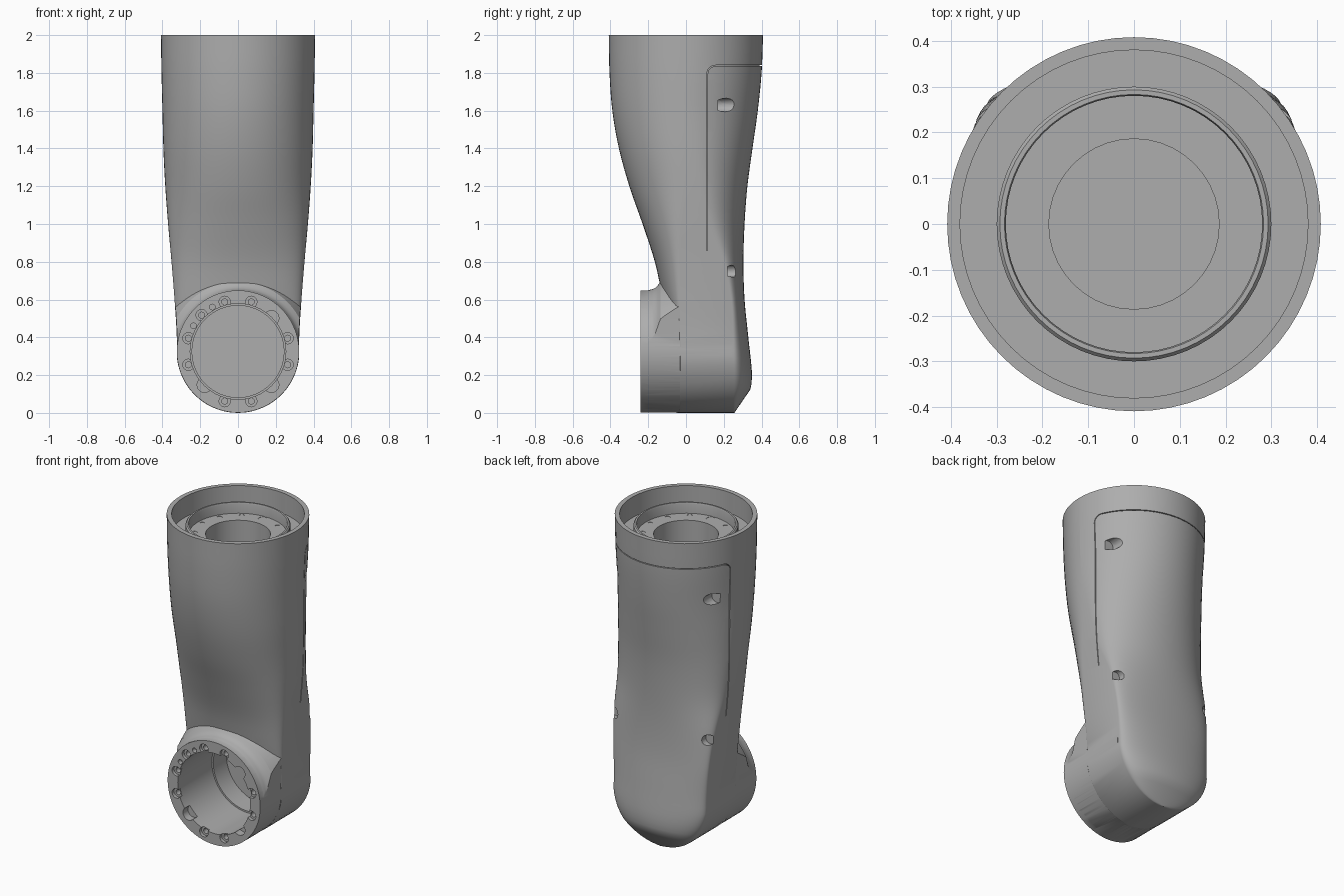
import bpy, bmesh
from math import sin, cos, pi, sqrt, radians
from mathutils import Matrix, Vector

cube = bpy.data.objects.get("Cube")
if cube:
    bpy.data.objects.remove(cube)

grey = bpy.data.materials.new("satin grey")
grey.use_nodes = True
grey.diffuse_color = (0.42, 0.42, 0.42, 1)
grey.node_tree.nodes["Principled BSDF"].inputs["Base Color"].default_value = (0.42, 0.42, 0.42, 1)

R = 0.325          # radius and height of the lower joint
# height, half width, front, front centre, back centre, back
KEYS = [(0, .322, -.05, -.03, .25, .256), (.13, .322, -.05, -.03, .255, .345),
        (.2, .322, -.05, -.03, .255, .35), (.4, .324, -.06, -.03, .25, .33),
        (.6, .336, -.12, -.03, .24, .31), (.8, .352, -.165, -.03, .2, .304),
        (1, .37, -.23, -.02, .12, .31), (1.2, .385, -.3, 0, .07, .325),
        (1.4, .395, -.355, 0, .03, .352), (1.6, .4, -.39, 0, 0, .38),
        (1.8, .405, -.405, 0, 0, .4), (2, .408, -.409, 0, 0, .408)]


def section(z):
    """Smoothly interpolated section values at height z."""
    i = max(k for k in range(len(KEYS) - 1) if KEYS[k][0] <= z + 1e-6)
    a, b = KEYS[i], KEYS[i + 1]
    p, q = KEYS[max(i - 1, 0)], KEYS[min(i + 2, len(KEYS) - 1)]
    h = b[0] - a[0]
    t = (z - a[0]) / h
    out = []
    for c in range(1, 6):
        m0 = (b[c] - p[c]) / (b[0] - p[0]) * h
        m1 = (q[c] - a[c]) / (q[0] - a[0]) * h
        if z < .2:                       # straight bevel under the back
            m0 = m1 = b[c] - a[c]
        out.append((2*t**3 - 3*t*t + 1) * a[c] + (t**3 - 2*t*t + t) * m0
                   + (3*t*t - 2*t**3) * b[c] + (t**3 - t*t) * m1)
    if z < R:
        out[0] = sqrt(max(R * R - (R - z) ** 2, 1e-6))
    return out


def make(name, bm):
    bmesh.ops.recalc_face_normals(bm, faces=bm.faces)
    me = bpy.data.meshes.new(name)
    bm.to_mesh(me)
    bm.free()
    me.materials.append(grey)
    ob = bpy.data.objects.new(name, me)
    bpy.context.collection.objects.link(ob)
    return ob


def bridge(name, rings, closed=False):
    bm = bmesh.new()
    vs = [[bm.verts.new(p) for p in r] for r in rings]
    n = len(vs[0])
    pairs = list(zip(vs, vs[1:])) + ([(vs[-1], vs[0])] if closed else [])
    for a, b in pairs:
        for i in range(n):
            j = (i + 1) % n
            bm.faces.new((a[i], a[j], b[j], b[i]))
    if not closed:
        bm.faces.new(vs[0])
        bm.faces.new(vs[-1])
    return make(name, bm)


def loft(name, lo=0, hi=2, inset=0, front=None):
    """Stack of sections: two half ellipses joined by straight sides."""
    zs = [R - R * cos(pi / 2 * k / 14) for k in range(14)]
    zs += [R + (2 - R) * k / 36 for k in range(37)]
    zs = [lo] + [z for z in zs if lo + .001 < z < hi - .001] + [hi]
    rings = []
    for z in zs:
        w, f, yf, yb, b = section(z)
        if front is not None:
            f, yf = front, front + .02
        w, f, b = w - inset, f + inset, b - inset
        yf, yb = max(yf, f + .005), min(yb, b - .005)
        back = [(w * cos(pi * k / 32), yb + (b - yb) * sin(pi * k / 32), z) for k in range(33)]
        fore = [(-w * cos(pi * k / 32), yf + (f - yf) * sin(pi * k / 32), z) for k in range(33)]
        rings.append(back + fore)
    return bridge(name, rings)


def rod(name, centre, r, length, axis="Z", seg=64):
    bm = bmesh.new()
    turn = {"Z": Matrix(), "Y": Matrix.Rotation(pi / 2, 4, "X")}[axis]
    bmesh.ops.create_cone(bm, cap_ends=True, segments=seg, radius1=r, radius2=r, depth=length,
                          matrix=Matrix.Translation(centre) @ turn)
    return make(name, bm)


def lathe(name, profile, axis="Z", base=0, closed=True, seg=64):
    """Revolve (radius, position) pairs about an axis."""
    rings = []
    for r, p in profile:
        ring = [(r * cos(2*pi*k/seg), r * sin(2*pi*k/seg)) for k in range(seg)]
        rings.append([(x, y, p) if axis == "Z" else (x, p, y + base) for x, y in ring])
    return bridge(name, rings, closed)


def combine(ob, other, op="DIFFERENCE"):
    mod = ob.modifiers.new("join", "BOOLEAN")
    mod.operation, mod.object, mod.solver = op, other, "EXACT"
    bpy.context.view_layer.objects.active = ob
    bpy.ops.object.modifier_apply(modifier=mod.name)
    bpy.data.objects.remove(other)


# Outer housing: lofted arm, joint barrel and the fillet between them
housing = loft("arm_housing")
combine(housing, rod("barrel", (0, 0, R), .3235, .48, "Y", 72), "UNION")
collar = lathe("collar", [(.31, -.23), (.325, -.2), (.329, -.18), (.337, -.163), (.35, -.15),
                          (.37, -.135), (.4, -.06), (.42, 0), (.42, .1)], "Y", R, False, 72)
combine(collar, loft("collar_limit", .02, 1.2, .002, -.3), "INTERSECT")
combine(housing, collar, "UNION")

# Hollow inside: top well, arm cavity and stepped joint bore
combine(housing, loft("cavity", .4, 1.7, .04))
combine(housing, rod("top_well", (0, 0, 1.97), .38, .2))
combine(housing, rod("centre_hole", (0, 0, 1.75), .186, .4, seg=40))
bore = rod("bore", (0, -.1, R), .253, .4, "Y")
combine(bore, rod("bore_step", (0, .1, R), .243, .26, "Y"), "UNION")
for deg in (45, 225, 315):               # notches in the bore edge
    a = radians(deg)
    spot = (.25 * cos(a), -.24, R + .25 * sin(a))
    combine(bore, rod("notch", spot, .04, .1, "Y", 20), "UNION")
combine(housing, bore)

# Counterbored screw holes and small pin holes on the joint face
for k in range(12):
    deg = 15 + 30 * k
    if deg in (45, 225, 315):
        continue
    a = radians(deg)
    x, z = .272 * cos(a), R + .272 * sin(a)
    combine(housing, rod("counterbore", (x, -.24, z), .03, .04, "Y", 20))
    combine(housing, rod("screw_hole", (x, -.24, z), .016, .12, "Y", 16))
for deg in (120, 150):
    a = radians(deg)
    combine(housing, rod("pin_hole", (.272 * cos(a), -.24, R + .272 * sin(a)), .015, .06, "Y", 16))

# Screw pockets that fasten the back cover
for side in (-1, 1):
    for x, y, z, r in ((.335, .37, 1.63, .036), (.325, .37, .75, .032)):
        start = .17 if z > 1 else .22
        combine(housing, rod("pocket", (side * x, (start + .5) / 2, z), r, .5 - start, "Y", 24))

# Shallow seam around the back cover
def outline(grow):
    y, top, r = .112 - grow, 1.838 + grow, .045 + grow
    pts = [(y, .86), (y, top - r)]
    pts += [(y + r - r * cos(pi/2*k/6), top - r + r * sin(pi/2*k/6)) for k in range(1, 7)]
    return pts + [(.6, top)]

loop = outline(.0025) + outline(-.0025)[::-1]
seam = bridge("seam", [[(x, y, z) for y, z in loop] for x in (-.6, .6)])
combine(seam, loft("seam_depth", .5, 1.95, .012))
combine(housing, seam)

# Raised bearing ring and bolt flange inside the top well
ring = lathe("bearing_ring", [(.3, 1.85), (.3, 1.932), (.293, 1.94), (.283, 1.94),
                              (.28, 1.93), (.28, 1.85)])
flange = lathe("bolt_flange", [(.281, 1.78), (.281, 1.872), (.186, 1.872), (.186, 1.78)], seg=40)
for k in range(12):
    a = radians(30 * k)
    big = k in (3, 9)
    spot = Vector((.25 * cos(a), .25 * sin(a), 1.9))
    combine(flange, rod("bolt_hole", spot, .028 if big else .016, .1, seg=20))

for ob in (housing, ring, flange):
    bpy.ops.object.select_all(action="DESELECT")
    ob.select_set(True)
    bpy.context.view_layer.objects.active = ob
    ob.location.y = -.0 
    bpy.ops.object.shade_smooth_by_angle(angle=radians(28))
